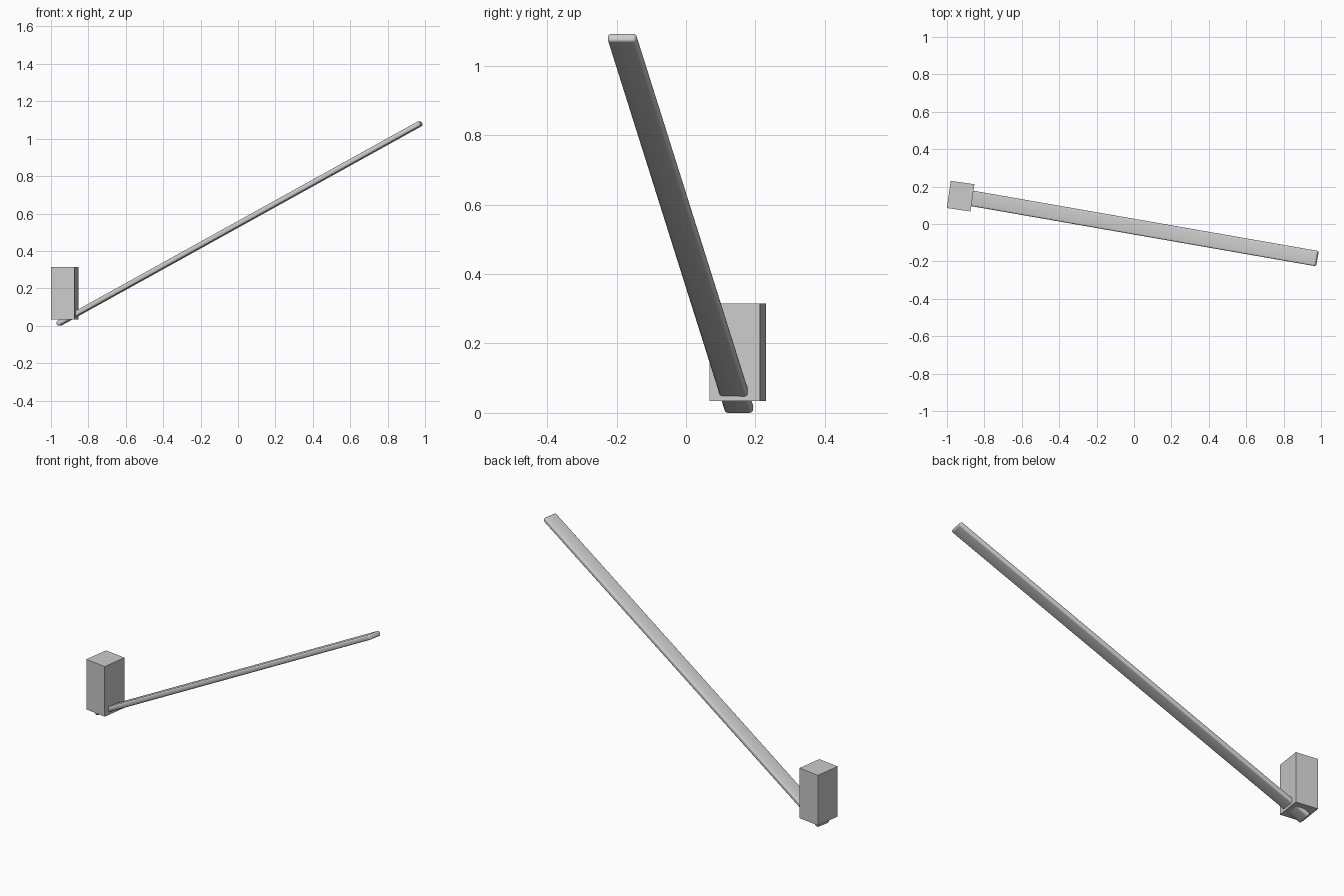
import bpy
from math import radians

if "Cube" in bpy.data.objects:
    bpy.data.objects.remove(bpy.data.objects["Cube"])


def block(name, center, size, rotation):
    bpy.ops.mesh.primitive_cube_add(size=1, location=center, rotation=rotation)
    obj = bpy.context.object
    obj.name = name
    obj.scale = size
    bpy.ops.object.transform_apply(location=False, rotation=False, scale=True)
    return obj


# Upright housing that drives the barrier
block("housing", (-0.927, 0.149, 0.1745), (0.128, 0.147, 0.281),
      (0, 0, radians(-8.2)))

# Long raised arm with rounded edges, passing through the housing
arm = block("barrier_arm", (0.0075, -0.0155, 0.546), (2.244, 0.083, 0.027),
            (0, radians(-28.6), radians(-9.9)))
bevel = arm.modifiers.new("rounded_edges", "BEVEL")
bevel.width = 0.009
bevel.segments = 4
bpy.ops.object.modifier_apply(modifier=bevel.name)
bpy.ops.object.shade_smooth_by_angle(angle=radians(35))
